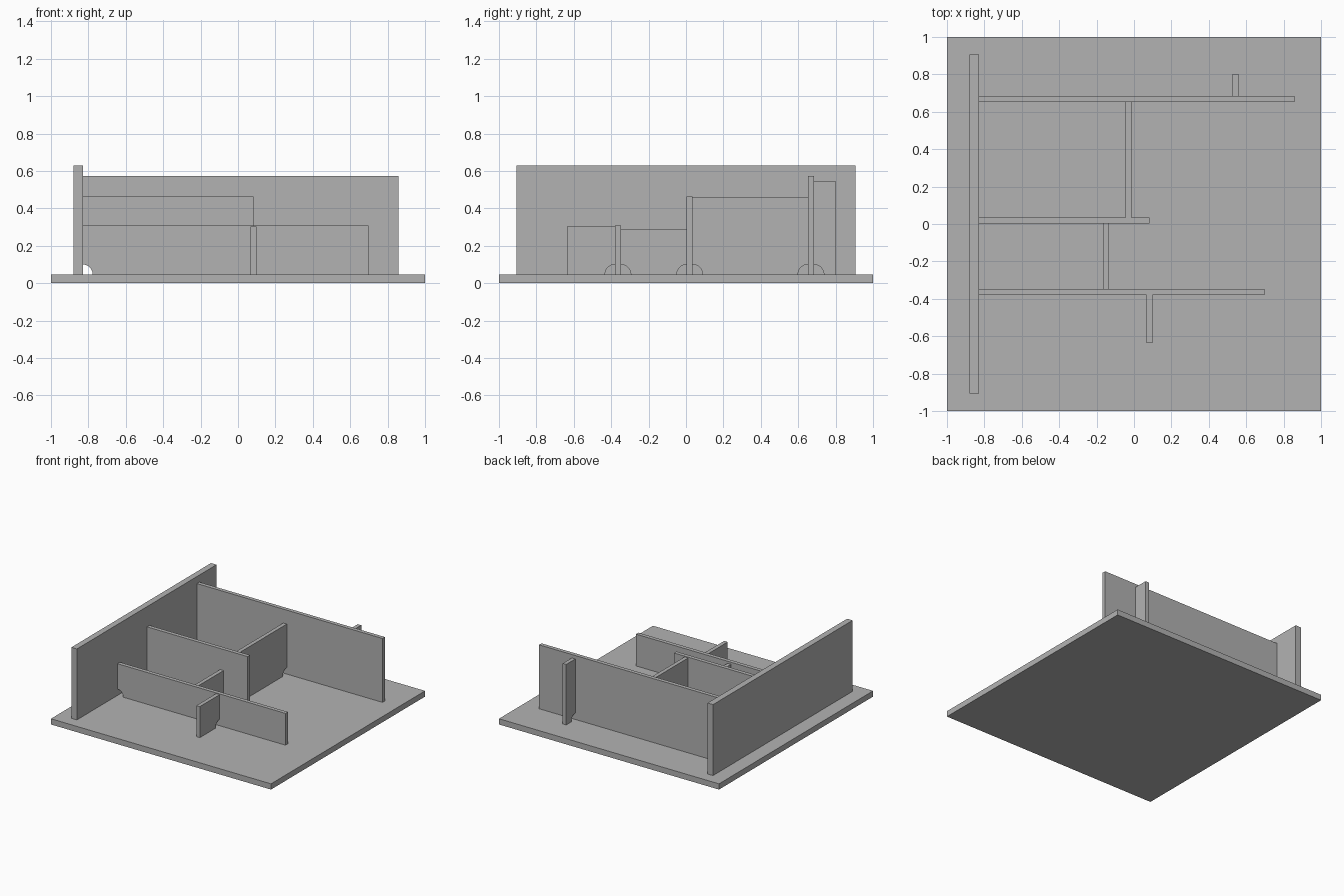
import bpy, bmesh
from math import sin, cos, pi
from mathutils import Vector

cube = bpy.data.objects.get("Cube")
if cube:
    bpy.data.objects.remove(cube)

FLOOR = 0.047      # top of the base plate
NOTCH = 0.053      # radius of the quarter-round scallops
THICK = 0.032      # thickness of the inner walls

grey = bpy.data.materials.new("light grey")
grey.use_nodes = True
grey.diffuse_color = (0.448, 0.448, 0.448, 1)
grey.node_tree.nodes["Principled BSDF"].inputs["Base Color"].default_value = grey.diffuse_color


def finish(name, bm):
    bmesh.ops.recalc_face_normals(bm, faces=bm.faces)
    mesh = bpy.data.meshes.new(name)
    bm.to_mesh(mesh)
    bm.free()
    mesh.materials.append(grey)
    obj = bpy.data.objects.new(name, mesh)
    bpy.context.collection.objects.link(obj)


def block(name, x0, x1, y0, y1, z0, z1):
    bm = bmesh.new()
    bmesh.ops.create_cube(bm, size=1)
    for v in bm.verts:
        v.co = Vector(((x0, x1)[v.co.x > 0], (y0, y1)[v.co.y > 0], (z0, z1)[v.co.z > 0]))
    finish(name, bm)


def wall(name, axis, start, end, centre, top, notches):
    """Upright panel along an axis, scalloped at the floor on the given ends (0 start, 1 end)."""
    arc = [(NOTCH * cos(a), FLOOR + NOTCH * sin(a)) for a in (i * pi / 20 for i in range(11))]
    profile = [(start, top)]
    if 0 in notches:
        profile += [(start + u, z) for u, z in reversed(arc)]
    else:
        profile.append((start, FLOOR))
    if 1 in notches:
        profile += [(end - u, z) for u, z in arc]
    else:
        profile.append((end, FLOOR))
    profile.append((end, top))

    bm = bmesh.new()
    side = centre - THICK / 2
    points = [(u, side, z) if axis == "x" else (side, u, z) for u, z in profile]
    face = bm.faces.new([bm.verts.new(p) for p in points])
    extruded = bmesh.ops.extrude_face_region(bm, geom=[face])["geom"]
    shift = Vector((0, THICK, 0) if axis == "x" else (THICK, 0, 0))
    bmesh.ops.translate(bm, vec=shift, verts=[g for g in extruded if isinstance(g, bmesh.types.BMVert)])
    finish(name, bm)


# Base plate and tall spine wall
block("base_plate", -1, 1, -1, 1, 0, FLOOR)
block("spine_wall", -0.88, -0.83, -0.906, 0.906, FLOOR, 0.63)

# Long walls joined to the spine
wall("front_wall", "x", -0.83, 0.698, -0.364, 0.308, {0})
wall("middle_wall", "x", -0.83, 0.083, 0.02, 0.464, {0})
wall("rear_wall", "x", -0.83, 0.857, 0.668, 0.572, {0})

# Cross partitions and end stubs
wall("front_stub", "y", -0.637, -0.38, 0.083, 0.302, {1})
wall("front_partition", "y", -0.348, 0.004, -0.15, 0.291, {0, 1})
wall("rear_partition", "y", 0.036, 0.652, -0.029, 0.458, {0, 1})
wall("rear_stub", "y", 0.684, 0.802, 0.543, 0.544, {0})
